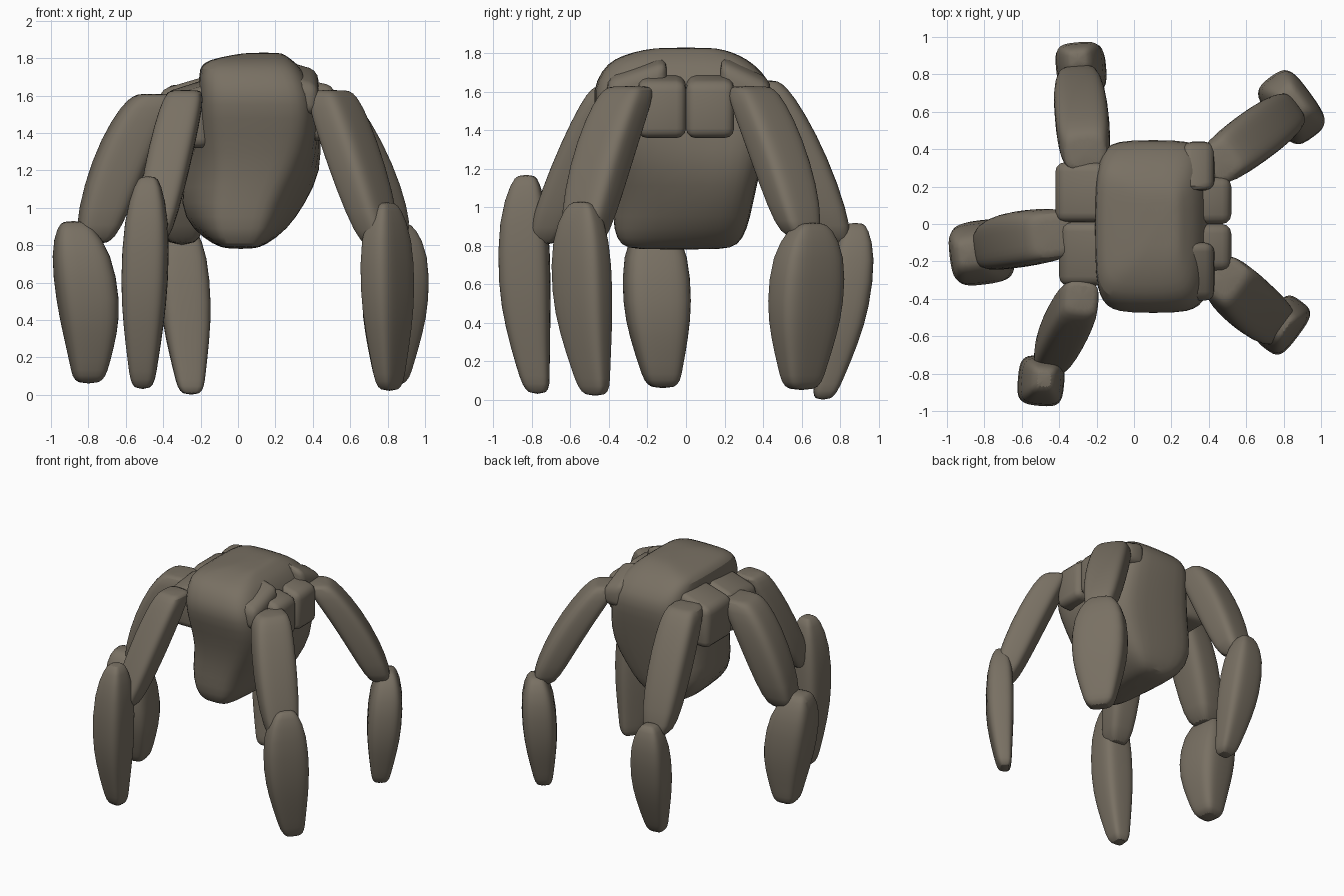
import bpy
import bmesh
from math import cos, sin, pi, radians
from mathutils import Vector, Matrix

default = bpy.data.objects.get("Cube")
if default:
    bpy.data.objects.remove(default, do_unlink=True)

COLOUR = (0.19, 0.163, 0.125, 1)
stone = bpy.data.materials.new("dark_brown_stone")
stone.use_nodes = True
stone.diffuse_color = COLOUR
stone.node_tree.nodes["Principled BSDF"].inputs["Base Color"].default_value = COLOUR

SIDES = 20


def finish(name, bm, subdivide=True):
    """Turn a bmesh into a smooth-shaded stone object."""
    bmesh.ops.recalc_face_normals(bm, faces=bm.faces)
    mesh = bpy.data.meshes.new(name)
    bm.to_mesh(mesh)
    bm.free()
    mesh.materials.append(stone)
    obj = bpy.data.objects.new(name, mesh)
    bpy.context.collection.objects.link(obj)
    if subdivide:
        soften = obj.modifiers.new("soften", "SUBSURF")
        soften.levels = soften.render_levels = 1
    bpy.ops.object.select_all(action="DESELECT")
    obj.select_set(True)
    bpy.context.view_layer.objects.active = obj
    bpy.ops.object.shade_smooth_by_angle(angle=radians(40))


def rounded_ring(centre, width, depth, angle, power, front_taper=0):
    """Rounded-square ring; depth runs along the angle, width across it."""
    points = []
    for i in range(SIDES):
        a = 2 * pi * (i + 0.5) / SIDES
        u = abs(cos(a)) ** power * (1 if cos(a) > 0 else -1)
        v = abs(sin(a)) ** power * (1 if sin(a) > 0 else -1)
        v *= 1 - front_taper * max(u, 0)
        offset = Vector((u * depth / 2, v * width / 2, 0))
        points.append(Vector(centre) + Matrix.Rotation(angle, 3, "Z") @ offset)
    return points


def loft(name, rings):
    """Skin a stack of rings and close both ends."""
    bm = bmesh.new()
    loops = [[bm.verts.new(p) for p in ring] for ring in rings]
    for low, high in zip(loops, loops[1:]):
        for i in range(SIDES):
            j = (i + 1) % SIDES
            bm.faces.new((low[i], low[j], high[j], high[i]))
    bm.faces.new(loops[0])
    bm.faces.new(loops[-1])
    finish(name, bm)


def limb(name, start, middle, end, width, depth, angle, profile):
    """Tapered limb along a curve through three points."""
    a, b, c = Vector(start), Vector(middle), Vector(end)
    rings = []
    for t, scale in profile:
        point = a * (1 - t) * (1 - 2 * t) + b * 4 * t * (1 - t) + c * t * (2 * t - 1)
        rings.append(rounded_ring(point, width * scale, depth * scale, radians(angle), 0.54))
    loft(name, rings)


def block(name, low, high, drop_x, drop_y):
    """Rounded block whose top drops toward the outer x and y sides."""
    low, high = Vector(low), Vector(high)
    centre = (low + high) / 2
    bm = bmesh.new()
    bmesh.ops.create_cube(bm, size=1)
    bmesh.ops.scale(bm, vec=high - low, verts=bm.verts)
    bmesh.ops.translate(bm, vec=centre, verts=bm.verts)
    for v in bm.verts:
        if v.co.z > centre.z:
            if abs(v.co.x) > abs(centre.x):
                v.co.z -= drop_x
            if abs(v.co.y) > abs(centre.y):
                v.co.z -= drop_y
    bmesh.ops.bevel(bm, geom=bm.edges[:], offset=0.05, segments=3,
                    profile=0.5, affect="EDGES")
    finish(name, bm, subdivide=False)


# Body: height, then x and y limits, then narrowing toward the front
body_rows = [
    (0.78, -.06, .09, -.27, .2, .1), (0.8, -.13, .15, -.34, .27, .15),
    (0.88, -.25, .27, -.38, .32, .35), (1.02, -.33, .37, -.38, .35, .45),
    (1.2, -.28, .46, -.39, .39, .35), (1.4, -.23, .45, -.44, .43, .1),
    (1.56, -.21, .42, -.49, .46, 0), (1.66, -.21, .39, -.47, .44, 0),
    (1.75, -.21, .34, -.41, .35, 0), (1.79, -.17, .29, -.33, .28, 0),
    (1.82, -.02, .25, -.22, .2, 0), (1.83, .06, .22, -.12, .12, 0),
]
loft("body", [
    rounded_ring(((x0 + x1) / 2, (y0 + y1) / 2, z), x1 - x0, y1 - y0, -pi / 2, .43, taper)
    for z, x0, x1, y0, y1, taper in body_rows
])

# Shoulder blocks around the upper body
block("right_back_shoulder", (-.42, .01, 1.32), (-.15, .33, 1.71), .08, 0)
block("right_front_shoulder", (-.4, -.33, 1.32), (-.15, .01, 1.7), .08, .04)
block("left_back_shoulder", (.3, 0, 1.36), (.52, .25, 1.7), .05, 0)
block("left_front_shoulder", (.3, -.25, 1.36), (.52, 0, 1.7), .05, 0)
block("left_back_cap", (.26, .18, 1.5), (.43, .44, 1.8), .05, .12)
block("left_front_cap", (.24, -.41, 1.5), (.43, -.1, 1.8), .05, .1)

# Legs: facing angle, thigh points with size, shin points with size
legs = {
    "back": (95, (-.26, .38, 1.66), (-.28, .58, 1.3), (-.3, .78, .8), .29, .27,
             (-.3, .88, .92), (-.28, .83, .48), (-.25, .71, 0), .27, .24),
    "left_back": (36, (.46, .33, 1.63), (.66, .48, 1.28), (.83, .6, .84), .28, .24,
                  (.85, .65, .92), (.84, .62, .5), (.82, .6, .05), .4, .25),
    "left_front": (-37, (.49, -.29, 1.63), (.62, -.43, 1.27), (.77, -.54, .78), .3, .24,
                   (.79, -.54, 1.03), (.8, -.54, .55), (.81, -.47, .02), .32, .2),
    "right_front": (-95, (-.28, -.39, 1.63), (-.37, -.56, 1.26), (-.46, -.75, .8), .24, .24,
                    (-.48, -.83, 1.17), (-.5, -.84, .6), (-.51, -.77, .03), .25, .27),
    "right": (187, (-.43, -.06, 1.61), (-.61, -.08, 1.3), (-.77, -.13, .8), .3, .3,
              (-.88, -.16, .93), (-.8, -.15, .5), (-.8, -.12, .06), .35, .33),
}
THIGH = [(0, .6), (.02, .78), (.12, .95), (.4, 1.02), (.7, .98), (.93, .8), (1, .5)]
SHIN = [(0, .3), (.03, .55), (.2, .97), (.5, 1.02), (.7, .86), (.88, .63), (.96, .53), (1, .33)]
for side, (angle, hip, bend, knee, tw, td, top, calf, tip, sw, sd) in legs.items():
    limb(side + "_thigh", hip, bend, knee, tw, td, angle, THIGH)
    limb(side + "_shin", top, calf, tip, sw, sd, angle, SHIN)
